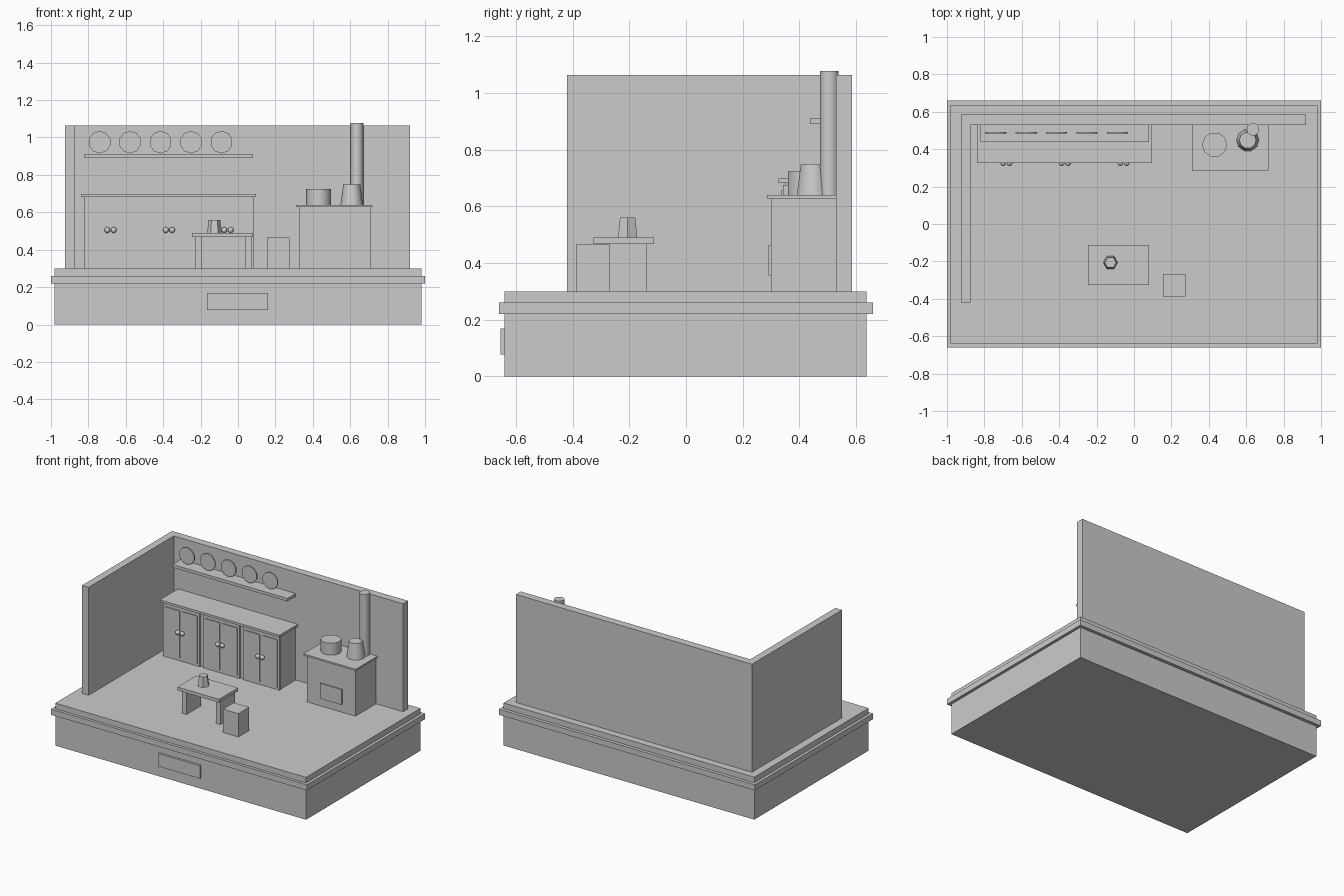
import bpy, math


def box(name, x0, x1, y0, y1, z0, z1):
    bpy.ops.mesh.primitive_cube_add(size=1, location=((x0 + x1) / 2, (y0 + y1) / 2, (z0 + z1) / 2))
    o = bpy.context.object
    o.name = name
    o.scale = (x1 - x0, y1 - y0, z1 - z0)
    bpy.ops.object.transform_apply(location=False, rotation=False, scale=True)
    return o


def cone(name, x, y, z0, z1, r0, r1, sides):
    # first vertex sits on +x
    bpy.ops.mesh.primitive_cone_add(vertices=sides, radius1=r0, radius2=r1, depth=z1 - z0,
                                    location=(x, y, (z0 + z1) / 2), rotation=(0, 0, math.pi / 2))
    o = bpy.context.object
    o.name = name
    bpy.ops.object.shade_smooth_by_angle(angle=math.radians(50))
    return o


# Display base
box("base", -0.98, 0.98, -0.64, 0.637, 0, 0.30)
box("base_trim", -1, 1, -0.66, 0.66, 0.22, 0.26)
box("front_plaque", -0.165, 0.16, -0.655, -0.63, 0.077, 0.168)

# Room walls
box("back_wall", -0.925, 0.92, 0.53, 0.585, 0.30, 1.063)
box("left_wall", -0.925, -0.873, -0.42, 0.585, 0.30, 1.063)

# Cupboard with three pairs of doors
box("cupboard_body", -0.823, 0.08, 0.35, 0.53, 0.30, 0.682)
box("cupboard_top", -0.84, 0.096, 0.327, 0.53, 0.682, 0.698)
for i in range(3):
    cx = -0.682 + 0.313 * i
    box(f"cupboard_frame_{i}", cx - 0.142, cx + 0.142, 0.342, 0.36, 0.30, 0.676)
    for s in (-1, 1):
        a, b = sorted((cx + s * 0.011, cx + s * 0.127))
        box(f"door_{i}_{s}", a, b, 0.335, 0.35, 0.32, 0.655)
        bpy.ops.mesh.primitive_uv_sphere_add(segments=10, ring_count=6, radius=0.016,
                                             location=(cx + s * 0.017, 0.326, 0.505))
        bpy.context.object.name = f"door_knob_{i}_{s}"
        bpy.ops.object.shade_smooth()

# Plate shelf
box("plate_shelf", -0.82, 0.08, 0.438, 0.53, 0.89, 0.911)
for i in range(5):
    p = cone(f"plate_{i}", 0, 0, -0.005, 0.005, 0.06, 0.06, 10)
    p.rotation_euler = (math.pi / 2, 0, 0)
    p.location = (-0.74 + 0.163 * i, 0.488, 0.975)

# Stove with pot, kettle and flue
box("stove_body", 0.33, 0.708, 0.30, 0.53, 0.30, 0.63)
box("stove_top", 0.31, 0.72, 0.286, 0.53, 0.628, 0.64)
box("stove_door", 0.435, 0.605, 0.292, 0.31, 0.355, 0.463)
cone("stew_pot", 0.431, 0.424, 0.64, 0.724, 0.067, 0.067, 10)
cone("kettle", 0.608, 0.448, 0.64, 0.75, 0.06, 0.045, 10)
cone("flue_pipe", 0.636, 0.506, 0.64, 1.077, 0.034, 0.034, 10)

# Table with panel legs, cup and stool
box("table_top", -0.246, 0.08, -0.326, -0.113, 0.467, 0.49)
for side, x in (("left", -0.228), ("right", 0.037)):
    box(f"table_leg_{side}", x, x + 0.036, -0.30, -0.14, 0.30, 0.467)
cone("cup", -0.126, -0.206, 0.49, 0.56, 0.039, 0.031, 6)
box("stool", 0.155, 0.275, -0.388, -0.268, 0.30, 0.465)
